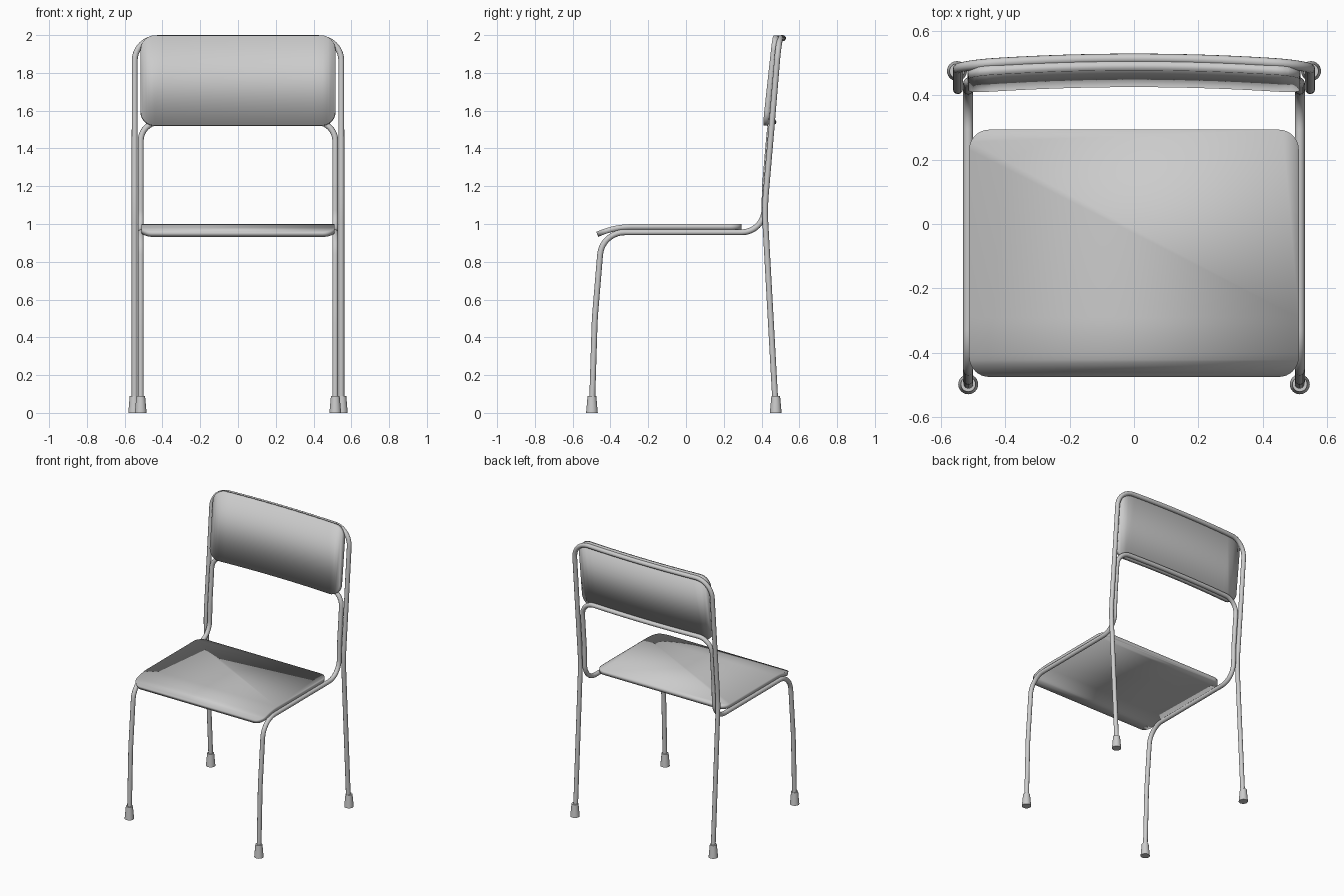
import bpy, bmesh, math
from mathutils import Vector

if "Cube" in bpy.data.objects:
    bpy.data.objects.remove(bpy.data.objects["Cube"])

TUBE_R = 0.0155


def fillet(points, steps=10):
    """Round each inner corner of a path; points are (x, y, z, radius)."""
    co = [Vector(p[:3]) for p in points]
    out = [co[0]]
    for i in range(1, len(co) - 1):
        a, b = co[i - 1] - co[i], co[i + 1] - co[i]
        turn = math.pi - a.angle(b)
        t = min(points[i][3] * math.tan(turn / 2), a.length * 0.48, b.length * 0.48)
        if t < 1e-4:
            out.append(co[i])
            continue
        r = t / math.tan(turn / 2)
        p, q = co[i] + a.normalized() * t, co[i] + b.normalized() * t
        bis = (a.normalized() + b.normalized()).normalized()
        c = co[i] + bis * (r / math.cos(turn / 2))
        for k in range(steps + 1):
            d = (p - c).lerp(q - c, 0.5 - 0.5 * math.tan(turn / 2 * (1 - 2 * k / steps)) / math.tan(turn / 2))
            out.append(c + d.normalized() * r)
    out.append(co[-1])
    return out


def tube(name, half, bow):
    """Bent tube: half path on +x, mirrored, with its cross bar bowed backwards."""
    x, y, z = half[-1][:3]
    half = fillet(half + [(0, y, z, 0)])[:-1]
    end = half[-1].x
    half += [Vector((end * (1 - k / 8), y, z)) for k in range(1, 9)]
    for p in half:
        p.y += bow * max(0, 1 - (p.x / x) ** 2)
    path = half + [Vector((-p.x, p.y, p.z)) for p in reversed(half[:-1])]
    cu = bpy.data.curves.new(name, 'CURVE')
    cu.dimensions = '3D'
    cu.bevel_depth = TUBE_R
    cu.bevel_resolution = 4
    cu.use_fill_caps = True
    sp = cu.splines.new('POLY')
    sp.points.add(len(path) - 1)
    for sp_pt, p in zip(sp.points, path):
        sp_pt.co = (*p, 1)
    ob = bpy.data.objects.new(name, cu)
    bpy.context.collection.objects.link(ob)
    finish(ob, convert=True)


def finish(ob, convert=False):
    bpy.ops.object.select_all(action='DESELECT')
    ob.select_set(True)
    bpy.context.view_layer.objects.active = ob
    if convert:
        bpy.ops.object.convert(target='MESH')
    bpy.ops.object.shade_smooth_by_angle(angle=math.radians(35))


def panel(name, u0, u1, v0, v1, radius, axis, cuts, shape, thick):
    """Rounded rectangle sliced into strips, bent by shape(u, v) and thickened."""
    bm = bmesh.new()
    verts = []
    corners = [(u1, v1, 1, 1), (u0, v1, -1, 1), (u0, v0, -1, -1), (u1, v0, 1, -1)]
    for i, (u, v, su, sv) in enumerate(corners):
        for k in range(9):
            a = math.pi / 2 * (i + k / 8)
            verts.append(bm.verts.new((u - su * radius + radius * math.cos(a),
                                       v - sv * radius + radius * math.sin(a), 0)))
    bm.faces.new(verts)
    for c in cuts:
        co, no = [0, 0, 0], [0, 0, 0]
        co[axis], no[axis] = c, 1
        bmesh.ops.bisect_plane(bm, geom=bm.verts[:] + bm.edges[:] + bm.faces[:],
                               dist=1e-5, plane_co=co, plane_no=no)
    for v in bm.verts:
        v.co = shape(v.co.x, v.co.y)
    me = bpy.data.meshes.new(name)
    bm.to_mesh(me)
    bm.free()
    ob = bpy.data.objects.new(name, me)
    bpy.context.collection.objects.link(ob)
    mod = ob.modifiers.new("Thickness", 'SOLIDIFY')
    mod.thickness = thick
    mod.offset = -1
    finish(ob)


# Front legs, seat rails and lower back bar in one tube
tube("front_leg_frame", [
    (0.515, -0.498, 0.02, 0), (0.515, -0.483, 0.5, 1.5), (0.515, -0.445, 0.956, 0.13),
    (0.515, 0.412, 0.956, 0.12), (0.515, 0.418, 1.2, 0.6), (0.515, 0.447, 1.54, 0.1)], 0.016)

# Back legs and upper back bar in one tube
tube("back_leg_frame", [
    (0.547, 0.475, 0.02, 0), (0.547, 0.416, 1.08, 1.2), (0.547, 0.452, 1.5, 0.6),
    (0.547, 0.492, 1.984, 0.12)], 0.022)


# Seat with its front edge rolled down
def seat_shape(x, y):
    d = max(0, -0.29 - y)
    return (x, y, 0.999 - (d * d / 0.24 if d < 0.08 else 0.0267 + (d - 0.08) * 0.15)
            if d < 0 else 0.999 - 1.2 * d * d)


panel("seat", -0.512, 0.512, -0.475, 0.293, 0.062, 1,
      [-0.29 - 0.019 * k for k in range(9)], seat_shape, 0.028)


# Backrest, leaning and bowed backwards
def back_shape(x, z):
    return (x, 0.406 + (z - 1.52) * 0.109 + 0.019 * (1 - (x / 0.515) ** 2), z)


panel("backrest", -0.515, 0.515, 1.522, 1.999, 0.075, 0,
      [-0.48 + 0.08 * k for k in range(13)], back_shape, 0.029)

# Tapered feet
for label, fx, fy in (("front", 0.515, -0.498), ("back", 0.55, 0.475)):
    for side, s in (("right", 1), ("left", -1)):
        bpy.ops.mesh.primitive_cone_add(vertices=24, radius1=0.031, radius2=0.023, depth=0.09,
                                        location=(s * fx, fy, 0.045))
        foot = bpy.context.object
        foot.name = f"{label}_foot_{side}"
        finish(foot)
